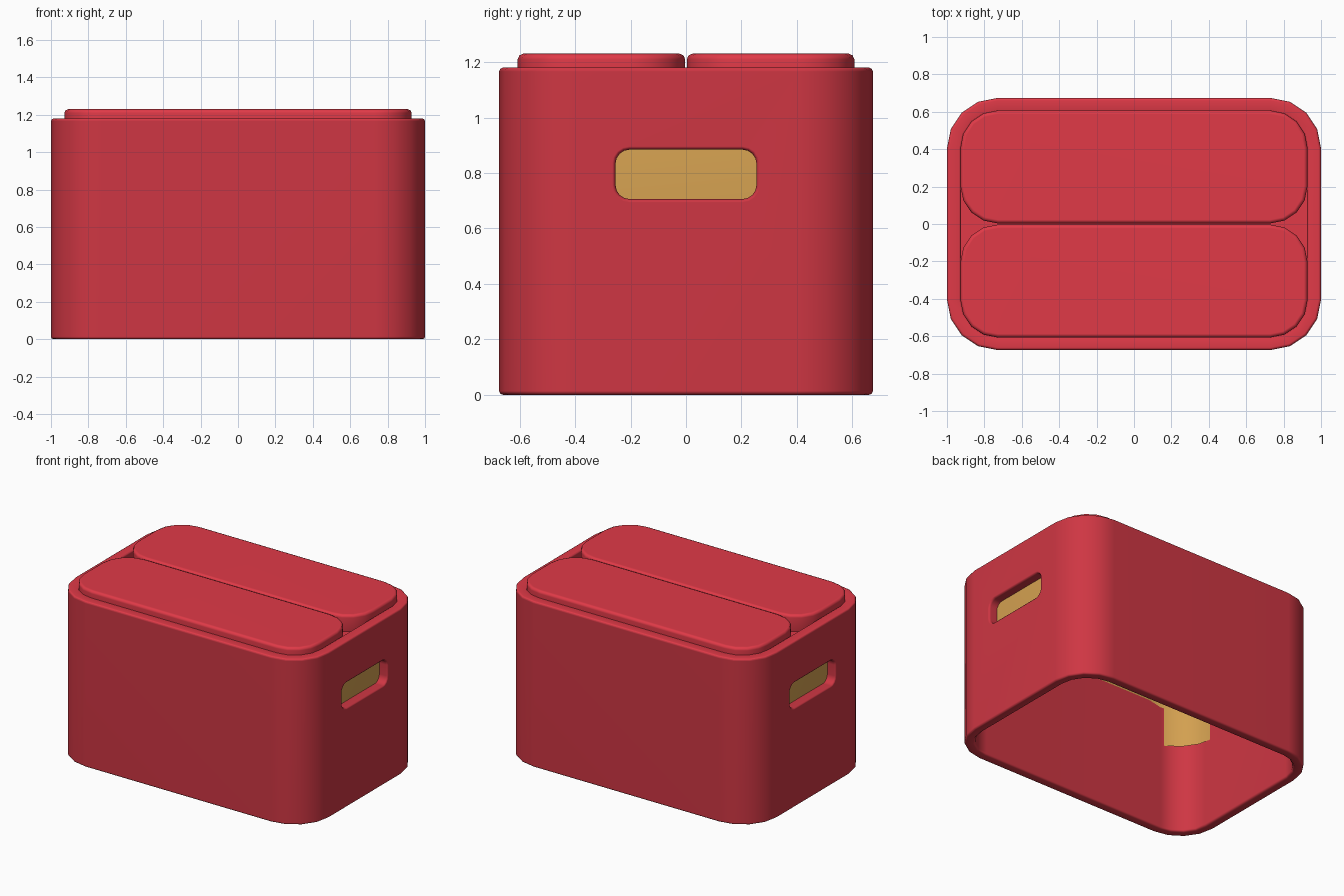
import bpy
import bmesh
from math import cos, sin, pi, radians
from mathutils import Matrix

if "Cube" in bpy.data.objects:
    bpy.data.objects.remove(bpy.data.objects["Cube"], do_unlink=True)


def material(name, color):
    mat = bpy.data.materials.new(name)
    mat.use_nodes = True
    mat.diffuse_color = color
    mat.node_tree.nodes["Principled BSDF"].inputs["Base Color"].default_value = color
    return mat


RED = material("red", (0.62, 0.037, 0.056, 1))
BRIGHT_RED = material("bright_red", (0.75, 0.042, 0.064, 1))
GOLD = material("gold", (0.65, 0.35, 0.08, 1))


def outline(hx, hy, r, seg):
    """Rounded rectangle, counter-clockwise."""
    points = []
    for k, (sx, sy) in enumerate(((1, 1), (-1, 1), (-1, -1), (1, -1))):
        for i in range(seg + 1):
            a = (k + i / seg) * pi / 2
            points.append((sx * (hx - r) + r * cos(a), sy * (hy - r) + r * sin(a)))
    return points


def loft(name, mat, hx, hy, r, profile, seg=4, bottom=True, place=Matrix()):
    """Stack rounded rectangles along a profile of (inset, height)."""
    bm = bmesh.new()
    rings = [[bm.verts.new((x, y, z)) for x, y in outline(hx - d, hy - d, r - d, seg)]
             for d, z in profile]
    for low, high in zip(rings, rings[1:]):
        for i in range(len(low)):
            j = (i + 1) % len(low)
            bm.faces.new((low[i], low[j], high[j], high[i]))
    if bottom:
        bm.faces.new(rings[0][::-1])
    bm.faces.new(rings[-1])
    bmesh.ops.recalc_face_normals(bm, faces=bm.faces)
    mesh = bpy.data.meshes.new(name)
    bm.to_mesh(mesh)
    bm.free()
    mesh.transform(place)
    mesh.materials.append(mat)
    obj = bpy.data.objects.new(name, mesh)
    bpy.context.collection.objects.link(obj)
    return obj


def activate(obj):
    bpy.ops.object.select_all(action='DESELECT')
    obj.select_set(True)
    bpy.context.view_layer.objects.active = obj


# Box shell: open underneath, with a shallow recess on top for the lids
wall, top, b = 0.07, 1.18, 0.014
shell = loft("box_shell", RED, 1.0, 0.674, 0.27, [
    (wall, 1.06), (wall, b), (wall - b, 0), (b, 0), (b * 0.3, b * 0.3), (0, b),
    (0, top - b), (b * 0.3, top - b * 0.3), (b, top),
    (0.066, top), (0.075, top - 0.01), (0.075, 1.11)])

# Handle openings with softened rims, cut through both ends
for side in (-1, 1):
    place = Matrix.Translation((0, 0, 0.795)) @ Matrix.Rotation(side * pi / 2, 4, 'Y')
    cutter = loft("handle_cutter", RED, 0.089, 0.254, 0.05, [
        (0, 0.85), (0, 0.985), (-0.004, 0.995), (-0.012, 1.0), (-0.012, 1.05)],
        place=place)
    cutter.hide_render = True
    mod = shell.modifiers.new("handle", 'BOOLEAN')
    mod.operation = 'DIFFERENCE'
    mod.solver = 'EXACT'
    mod.object = cutter
    activate(shell)
    bpy.ops.object.modifier_apply(modifier=mod.name)
    bpy.data.objects.remove(cutter, do_unlink=True)

# Upward faces of the rim and recess match the lids
shell.data.materials.append(BRIGHT_RED)
for face in shell.data.polygons:
    if face.normal.z > 0.9 and face.center.z > 1:
        face.material_index = len(shell.data.materials) - 1

# Gold liner, closed on top, behind the openings and in the inner corners
liner = loft("inner_liner", GOLD, 0.935, 0.625, 0.3, [
    (0, 0.615), (0, 0.89), (0.03, 0.92), (0.04, 1.055)], bottom=False)

# Two lids side by side
parts = [shell, liner]
for name, y in (("front_lid", -0.305), ("rear_lid", 0.305)):
    parts.append(loft(name, BRIGHT_RED, 0.928, 0.302, 0.2, [
        (0.015, 1.1), (0, 1.115), (0, 1.21), (0.006, 1.224), (0.02, 1.23)],
        place=Matrix.Translation((0, y, 0))))

# Smooth corners while keeping the broad faces flat
for obj in parts:
    activate(obj)
    bpy.ops.object.shade_smooth_by_angle(angle=radians(50))
    mod = obj.modifiers.new("flat_faces", 'WEIGHTED_NORMAL')
    mod.keep_sharp = True
